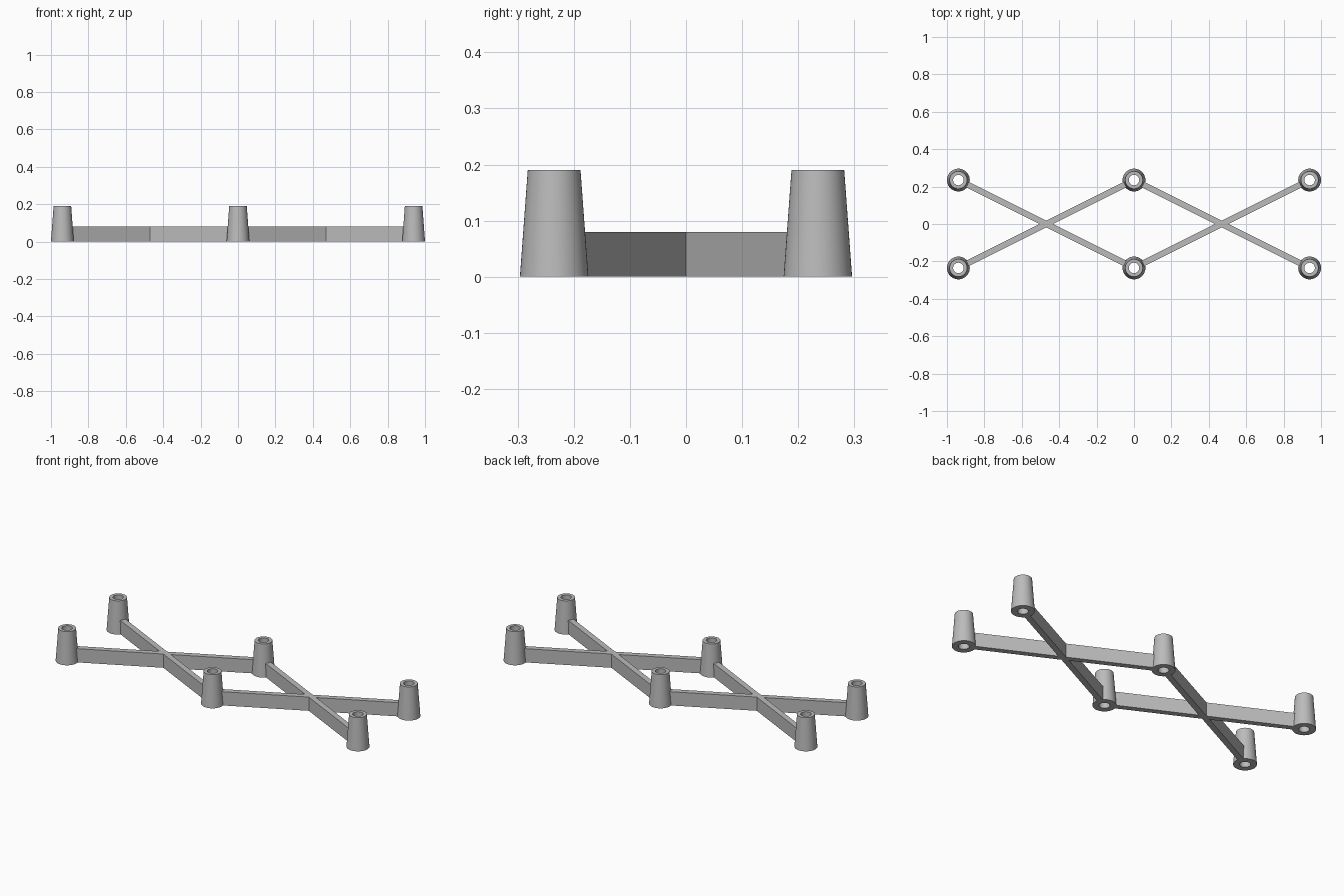
import bpy, bmesh, math
from mathutils import Vector

cube = bpy.data.objects.get("Cube")
if cube:
    bpy.data.objects.remove(cube, do_unlink=True)

SPAN_X, SPAN_Y = 0.939, 0.235      # post centres
POST_H, BASE_R, TOP_R, HOLE_R = 0.19, 0.061, 0.047, 0.028
BAR_H, BAR_HALF = 0.08, 0.016
SIDES = 48

grey = bpy.data.materials.new("plain grey")
grey.use_nodes = True
colour = (0.5, 0.5, 0.5, 1)
grey.diffuse_color = colour
grey.node_tree.nodes["Principled BSDF"].inputs["Base Color"].default_value = colour


def make_object(name, bm, location):
    bmesh.ops.recalc_face_normals(bm, faces=bm.faces)
    mesh = bpy.data.meshes.new(name)
    bm.to_mesh(mesh)
    bm.free()
    mesh.materials.append(grey)
    obj = bpy.data.objects.new(name, mesh)
    obj.location = location
    bpy.context.collection.objects.link(obj)
    return obj


def hollow_post(name, x, y):
    """Tapered tube, turned from a closed profile."""
    bm = bmesh.new()
    profile = [(HOLE_R, 0), (BASE_R, 0), (TOP_R, POST_H), (HOLE_R, POST_H)]
    rings = []
    for r, z in profile:
        rings.append([bm.verts.new((r * math.cos(math.tau * i / SIDES),
                                    r * math.sin(math.tau * i / SIDES), z))
                      for i in range(SIDES)])
    for k, ring in enumerate(rings):
        above = rings[(k + 1) % len(rings)]
        for i in range(SIDES):
            j = (i + 1) % SIDES
            bm.faces.new((ring[i], ring[j], above[j], above[i]))
    obj = make_object(name, bm, (x, y, 0))
    bpy.ops.object.select_all(action="DESELECT")
    obj.select_set(True)
    bpy.context.view_layer.objects.active = obj
    bpy.ops.object.shade_smooth_by_angle(angle=math.radians(35))


def cross_brace(name, x):
    """X-shaped outline extruded upward; arms stop inside the post walls."""
    bm = bmesh.new()
    angle = math.atan2(SPAN_Y, SPAN_X / 2)
    reach = math.hypot(SPAN_Y, SPAN_X / 2) - 0.04
    notch_x, notch_y = BAR_HALF / math.sin(angle), BAR_HALF / math.cos(angle)
    arms = [angle, math.pi - angle, math.pi + angle, -angle]
    notches = [(0, notch_y), (-notch_x, 0), (0, -notch_y), (notch_x, 0)]
    outline = []
    for a, notch in zip(arms, notches):
        along = Vector((math.cos(a), math.sin(a), 0))
        side = Vector((-along.y, along.x, 0)) * BAR_HALF
        outline += [along * reach - side, along * reach + side,
                    Vector((*notch, 0))]
    face = bm.faces.new([bm.verts.new(p) for p in outline])
    up = bmesh.ops.extrude_face_region(bm, geom=[face], use_keep_orig=True)
    top = [v for v in up["geom"] if isinstance(v, bmesh.types.BMVert)]
    bmesh.ops.translate(bm, verts=top, vec=(0, 0, BAR_H))
    make_object(name, bm, (x, 0, 0))


# Six posts in two rows
for column, x in (("right", -SPAN_X), ("middle", 0), ("left", SPAN_X)):
    for row, y in (("front", -SPAN_Y), ("back", SPAN_Y)):
        hollow_post(f"{row}_{column}_post", x, y)

# Two crossed braces
for side, sign in (("right", -1), ("left", 1)):
    cross_brace(f"{side}_cross_brace", sign * SPAN_X / 2)
